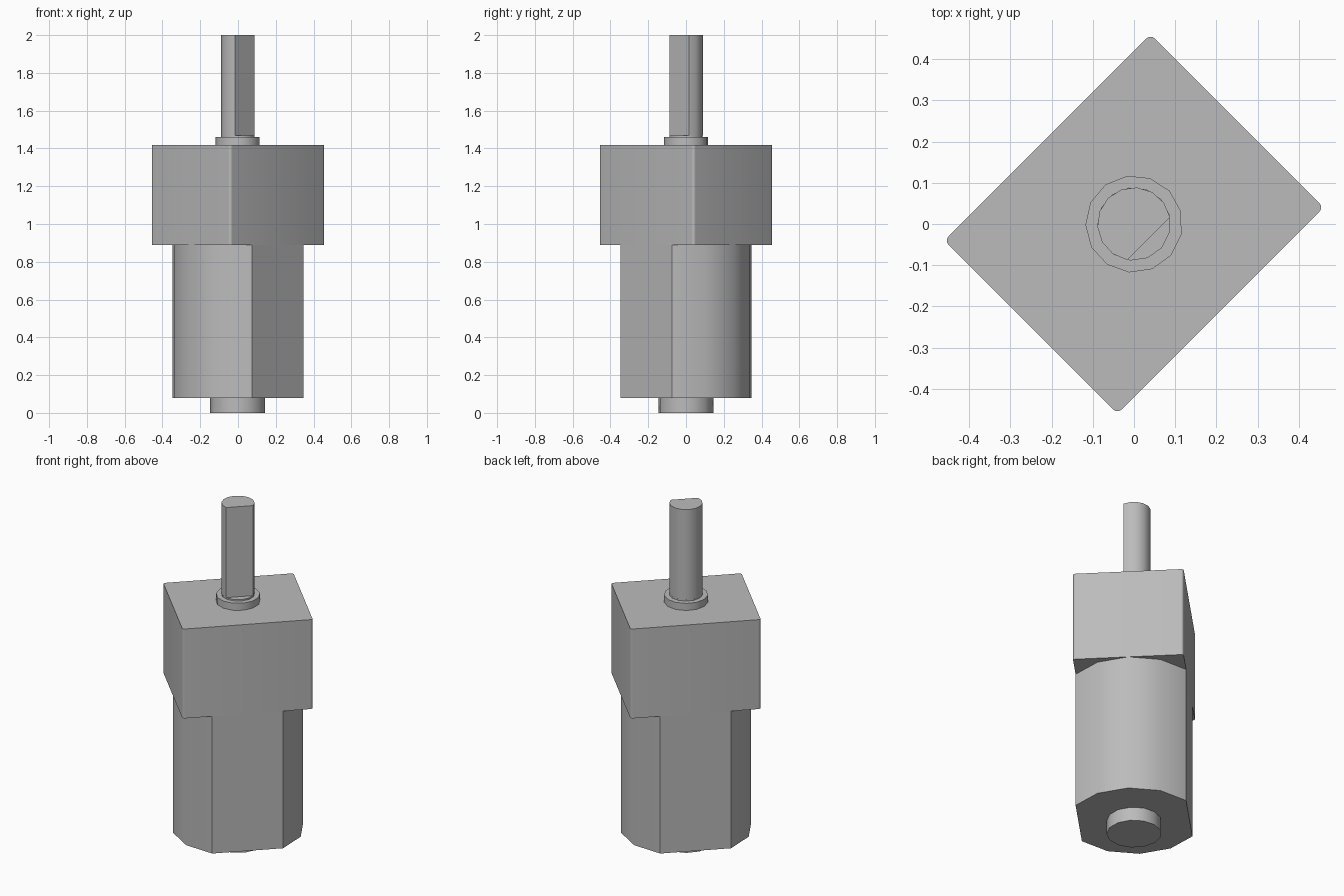
import bpy, bmesh, math
from math import pi, cos, sin, asin, sqrt

cube = bpy.data.objects.get("Cube")
if cube:
    bpy.data.objects.remove(cube, do_unlink=True)

# One grey metal colour
metal = bpy.data.materials.new("grey_metal")
metal.use_nodes = True
GREY = (0.5, 0.5, 0.5, 1)
metal.diffuse_color = GREY
metal.node_tree.nodes["Principled BSDF"].inputs["Base Color"].default_value = GREY

TURN = pi / 4        # whole motor is turned on its axis
HALF_LONG, HALF_SHORT = 0.354, 0.297


def prism(name, outline, z0, z1):
    """Extrude a counter-clockwise outline between two heights."""
    bm = bmesh.new()
    face = bm.faces.new([bm.verts.new((x, y, z0)) for x, y in outline])
    top = bmesh.ops.extrude_face_region(bm, geom=[face])["geom"]
    bmesh.ops.translate(bm, vec=(0, 0, z1 - z0),
                        verts=[v for v in top if isinstance(v, bmesh.types.BMVert)])
    bmesh.ops.recalc_face_normals(bm, faces=bm.faces)
    mesh = bpy.data.meshes.new(name)
    bm.to_mesh(mesh)
    bm.free()
    mesh.materials.append(metal)
    obj = bpy.data.objects.new(name, mesh)
    obj.rotation_euler.z = TURN
    bpy.context.collection.objects.link(obj)
    bpy.ops.object.select_all(action='DESELECT')
    obj.select_set(True)
    bpy.context.view_layer.objects.active = obj
    bpy.ops.object.shade_smooth_by_angle(angle=math.radians(31))
    return obj


def arc(radius, start, end, steps, cx=0, cy=0):
    angles = [start + (end - start) * i / steps for i in range(steps + 1)]
    return [(cx + radius * cos(a), cy + radius * sin(a)) for a in angles]


def circle(radius, sides=13):
    phase = math.radians(98) - TURN
    return arc(radius, phase, phase + 2 * pi, sides)[:-1]


# Gearbox block with rounded upright edges
r = 0.014
block = []
for i, (sx, sy) in enumerate([(1, 1), (-1, 1), (-1, -1), (1, -1)]):
    block += arc(r, i * pi / 2, (i + 1) * pi / 2, 4,
                 sx * (HALF_LONG - r), sy * (HALF_SHORT - r))
prism("gearbox", block, 0.89, 1.418)

# Motor can: round with two flats flush with the gearbox
a = asin(HALF_SHORT / HALF_LONG)
prism("motor_can", arc(HALF_LONG, -a, a, 4) + arc(HALF_LONG, pi - a, pi + a, 4), 0.08, 0.89)

# Rear boss and front collar
prism("rear_boss", circle(0.147), 0, 0.08)
prism("shaft_collar", circle(0.118), 1.418, 1.46)

# Output shaft: short round foot, then a D-shaped length
R, FLAT = 0.089, 0.05
prism("shaft_foot", circle(R), 1.46, 1.468)
b = asin(FLAT / R)
prism("output_shaft", arc(R, -b, pi + b, 10), 1.468, 2)
